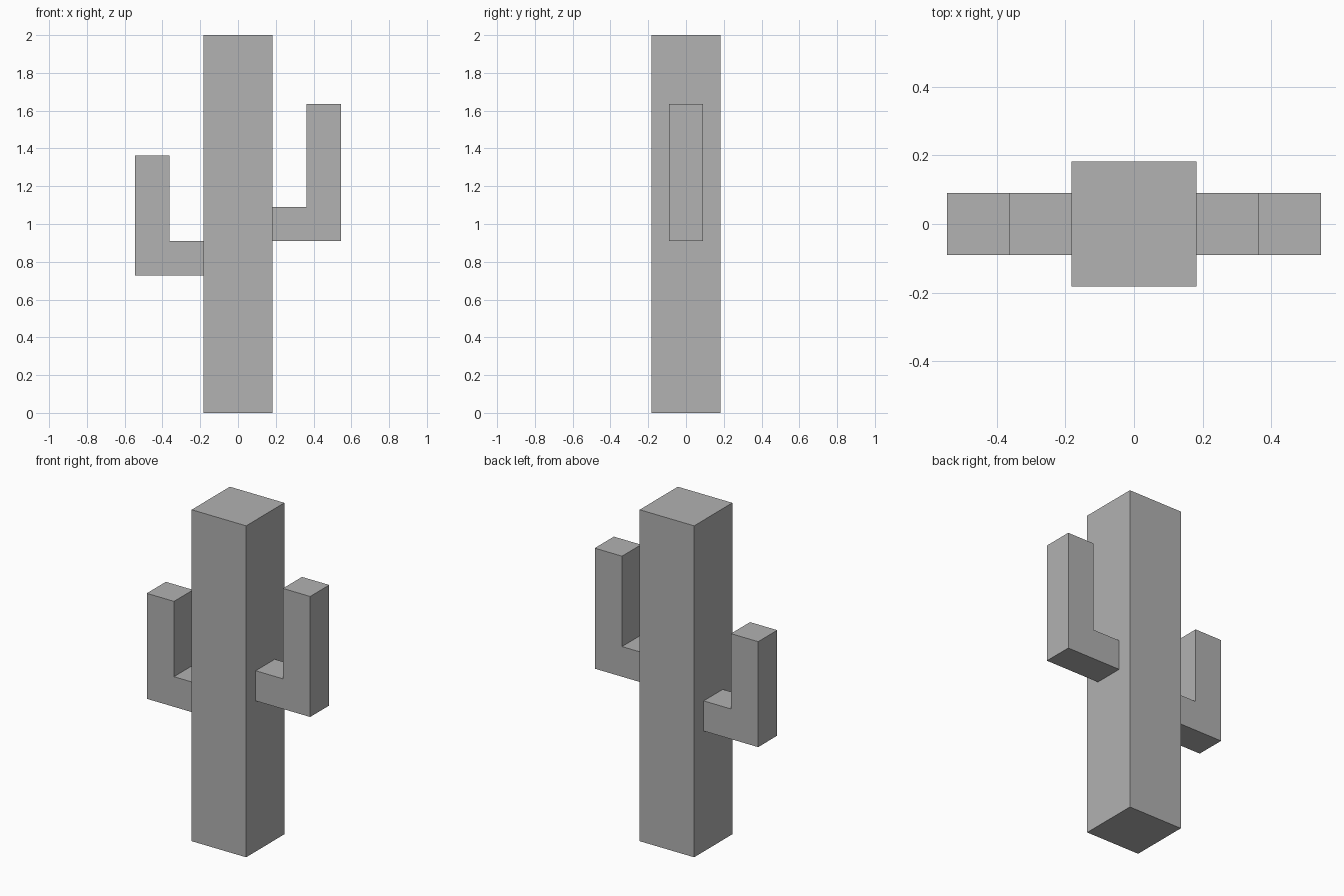
import bpy
import bmesh

cube = bpy.data.objects.get("Cube")
if cube:
    bpy.data.objects.remove(cube, do_unlink=True)

U = 2 / 11  # block size: the trunk is 11 blocks tall

grey = bpy.data.materials.new("plain grey")
grey.use_nodes = True
colour = (0.445, 0.445, 0.445, 1)
grey.diffuse_color = colour
grey.node_tree.nodes["Principled BSDF"].inputs["Base Color"].default_value = colour


def extrude_profile(name, profile, depth):
    """Extrude an x-z outline, in blocks, evenly about y = 0."""
    bm = bmesh.new()
    face = bm.faces.new([bm.verts.new((x * U, -depth * U / 2, z * U)) for x, z in profile])
    moved = bmesh.ops.extrude_face_region(bm, geom=[face])["geom"]
    verts = [g for g in moved if isinstance(g, bmesh.types.BMVert)]
    bmesh.ops.translate(bm, verts=verts, vec=(0, depth * U, 0))
    bmesh.ops.recalc_face_normals(bm, faces=bm.faces)
    mesh = bpy.data.meshes.new(name)
    bm.to_mesh(mesh)
    bm.free()
    mesh.materials.append(grey)
    obj = bpy.data.objects.new(name, mesh)
    bpy.context.collection.objects.link(obj)


def arm(name, side, bottom, top):
    """L-shaped arm: one block out from the trunk, then upward."""
    outline = [(1, bottom), (3, bottom), (3, top), (2, top), (2, bottom + 1), (1, bottom + 1)]
    extrude_profile(name, [(side * x, z) for x, z in outline], 1)


# Square trunk
extrude_profile("trunk", [(-1, 0), (1, 0), (1, 11), (-1, 11)], 2)

# Arms at different heights
arm("left_arm", 1, 5, 9)
arm("right_arm", -1, 4, 7.5)
